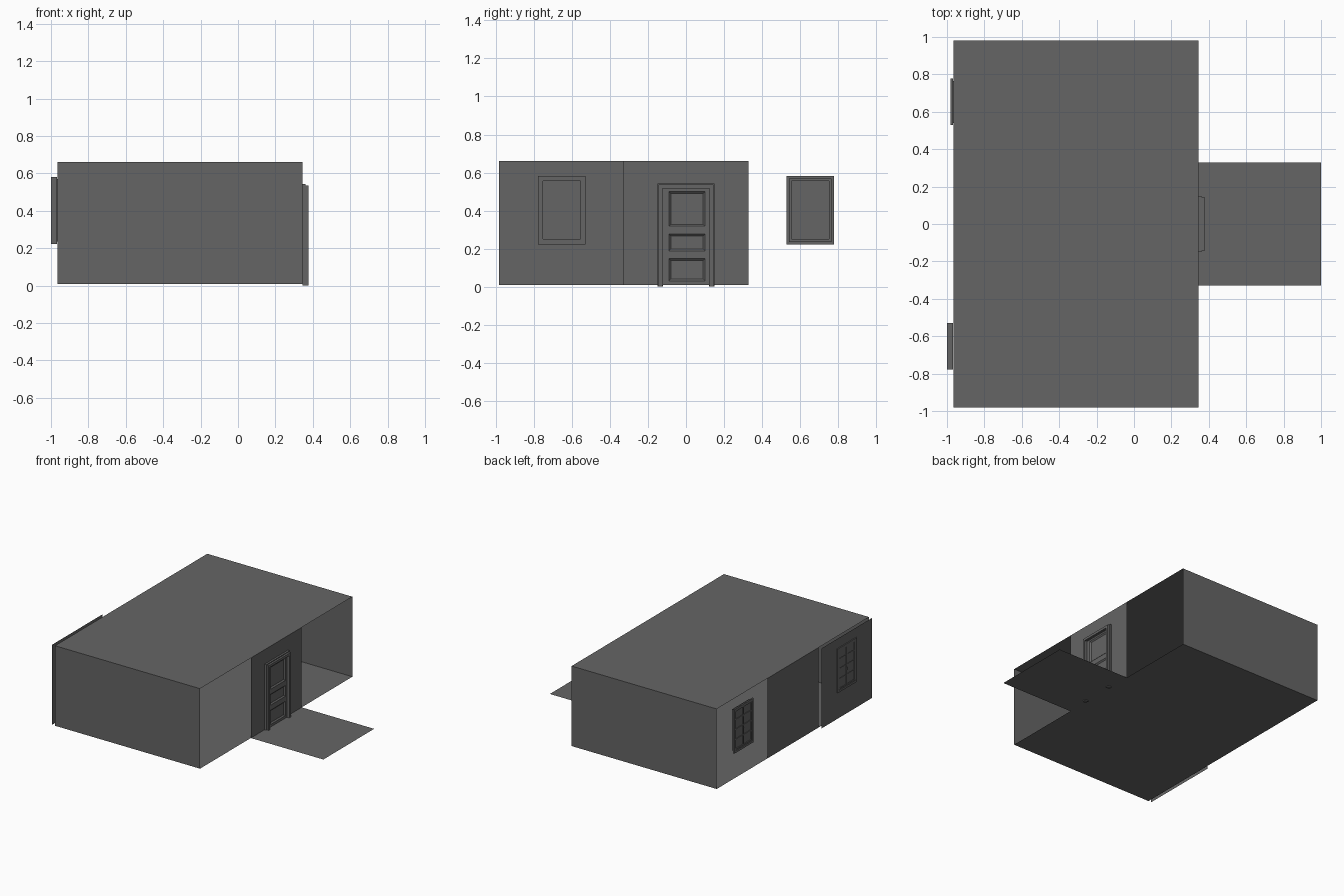
import bpy, bmesh
from mathutils import Matrix

if "Cube" in bpy.data.objects:
    bpy.data.objects.remove(bpy.data.objects["Cube"])

T = 0.655                      # tile size
X0, X1 = -0.965, 0.345         # left and right wall planes
Y1, ZF, ZR = 0.982, 0.008, 0.661

grey = bpy.data.materials.new("dark_grey")
grey.diffuse_color = (0.13, 0.13, 0.13, 1)
grey.use_nodes = True
grey.node_tree.nodes["Principled BSDF"].inputs["Base Color"].default_value = grey.diffuse_color


def make(name, bm):
    me = bpy.data.meshes.new(name)
    bm.to_mesh(me)
    bm.free()
    me.materials.append(grey)
    ob = bpy.data.objects.new(name, me)
    bpy.context.collection.objects.link(ob)
    return ob


def sheet(name, a, b, c, d):
    bm = bmesh.new()
    bm.faces.new([bm.verts.new(p) for p in (a, b, c, d)])
    return make(name, bm)


def flat(name, x0, x1, y0, y1, z):
    return sheet(name, (x0, y0, z), (x1, y0, z), (x1, y1, z), (x0, y1, z))


def side(name, x, y0, y1, z0=ZF, z1=ZR):
    return sheet(name, (x, y0, z0), (x, y1, z0), (x, y1, z1), (x, y0, z1))


def box(bm, x, y, z):
    size = [q[1] - q[0] for q in (x, y, z)]
    mid = [(q[0] + q[1]) / 2 for q in (x, y, z)]
    bmesh.ops.create_cube(bm, size=1, matrix=Matrix.Translation(mid) @ Matrix.Diagonal((*size, 1)))


def ring(bm, x, y, z, w, bottom=True):
    """Rectangular frame of bar width w facing along x."""
    zb = z[0] + w if bottom else z[0]
    box(bm, x, (y[0], y[0] + w), (zb, z[1] - w))
    box(bm, x, (y[1] - w, y[1]), (zb, z[1] - w))
    box(bm, x, y, (z[1] - w, z[1]))
    if bottom:
        box(bm, x, y, (z[0], z[0] + w))


# Shell: floor, porch, roof and end walls
flat("floor", X0, X1, -Y1, Y1, ZF)
flat("porch", X1, 1.0, -T / 2, T / 2, ZF)
flat("roof", X0, X1, -Y1, Y1, ZR)
for name, y in (("front_wall", -Y1), ("back_wall", Y1)):
    sheet(name, (X0, y, ZF), (X1, y, ZF), (X1, y, ZR), (X0, y, ZR))

# Side wall tiles (the remaining bays are open)
side("door_wall", X1, -T / 2, T / 2)
side("left_wall_middle", X0, -T / 2, T / 2)
side("left_wall_window", X0 - 0.027, -Y1, -T / 2)


# Windows: casing, sash, pane, glazing bars, latch; x is the outer face
def window(name, x, yc, casing):
    bm = bmesh.new()
    ring(bm, (x, x + casing), (yc - 0.125, yc + 0.125), (0.222, 0.582), 0.018)
    ring(bm, (x + 0.004, x + 0.032), (yc - 0.112, yc + 0.112), (0.236, 0.570), 0.014)
    box(bm, (x + 0.010, x + 0.014), (yc - 0.11, yc + 0.11), (0.24, 0.566))
    box(bm, (x + 0.004, x + 0.021), (yc - 0.007, yc + 0.007), (0.245, 0.56))
    for z in (0.325, 0.407, 0.487):
        box(bm, (x + 0.005, x + 0.020), (yc - 0.1, yc + 0.1), (z - 0.005, z + 0.005))
    box(bm, (x + 0.002, x + 0.025), (yc - 0.004, yc + 0.004), (0.365, 0.385))
    make(name, bm)


window("window_front", X0 - 0.035, -0.653, 0.033)
window("window_back", X0 - 0.016, 0.653, 0.012)

# Door casing in two steps
bm = bmesh.new()
ring(bm, (X1, X1 + 0.016), (-0.15, 0.15), (0, 0.543), 0.03, False)
ring(bm, (X1 + 0.016, X1 + 0.032), (-0.144, 0.144), (0, 0.536), 0.02, False)
make("door_casing", bm)

# Door leaf with three recessed panels, mirrored to both sides of the wall
bm = bmesh.new()
ys = (-0.122, -0.09, 0.1, 0.122)
zs = (0.01, 0.03, 0.147, 0.188, 0.277, 0.318, 0.5, 0.515)
grid = [[bm.verts.new((0.012, y, z)) for y in ys] for z in zs]
panels = []
for j in range(len(zs) - 1):
    for i in range(3):
        f = bm.faces.new((grid[j][i], grid[j][i + 1], grid[j + 1][i + 1], grid[j + 1][i]))
        if i == 1 and j in (1, 3, 5):
            panels.append(f)
bm.normal_update()
bmesh.ops.inset_individual(bm, faces=panels, thickness=0.014, depth=-0.009)
door = make("door_leaf", bm)
door.location.x = X1
door.modifiers.new("both_sides", 'MIRROR').use_axis[0] = True
